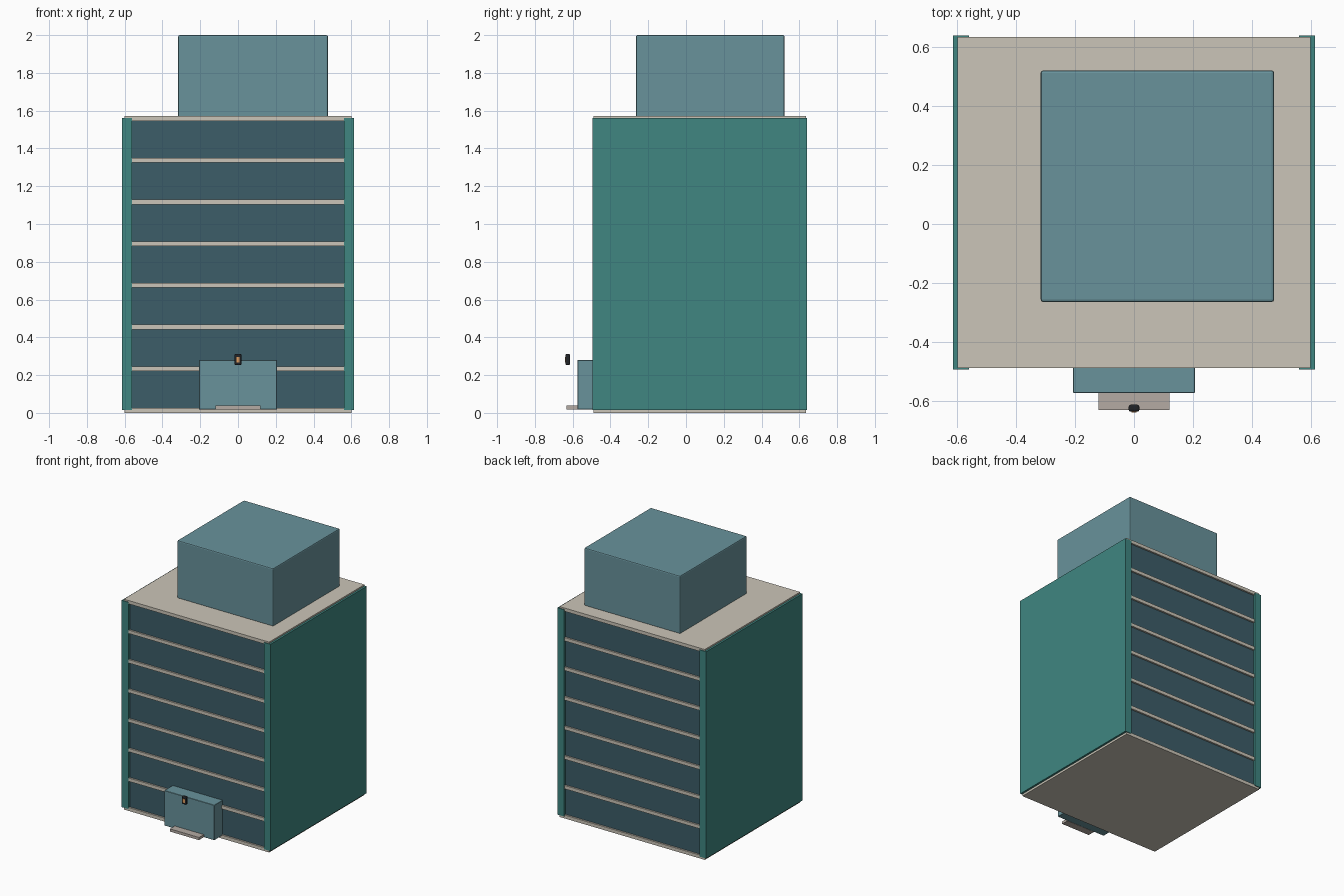
import bpy, bmesh

if "Cube" in bpy.data.objects:
    bpy.data.objects.remove(bpy.data.objects["Cube"])


def material(name, rgb):
    m = bpy.data.materials.new(name)
    m.diffuse_color = (*rgb, 1)
    m.use_nodes = True
    m.node_tree.nodes["Principled BSDF"].inputs["Base Color"].default_value = m.diffuse_color
    return m


STONE = material("stone", (0.60, 0.56, 0.48))
GLASS = material("dark_glass", (0.045, 0.11, 0.14))
TEAL = material("teal_cladding", (0.05, 0.24, 0.22))
BLUE = material("blue_panel", (0.14, 0.29, 0.33))
STEP = material("step_stone", (0.46, 0.41, 0.37))
BLACK = material("black_metal", (0.015, 0.017, 0.02))
AMBER = material("amber_light", (0.75, 0.35, 0.12))


def finish(name, bm, mat, bevel=0, segments=2):
    bmesh.ops.recalc_face_normals(bm, faces=bm.faces)
    mesh = bpy.data.meshes.new(name)
    bm.to_mesh(mesh)
    bm.free()
    mesh.materials.append(mat)
    ob = bpy.data.objects.new(name, mesh)
    bpy.context.collection.objects.link(ob)
    if bevel:
        mod = ob.modifiers.new("soft_edges", "BEVEL")
        mod.width, mod.segments = bevel, segments
    return ob


def box(name, x, y, z, mat, bevel=0, segments=2):
    bm = bmesh.new()
    bmesh.ops.create_cube(bm, size=1)
    for v in bm.verts:
        for i, (lo, hi) in enumerate((x, y, z)):
            v.co[i] = lo if v.co[i] < 0 else hi
    return finish(name, bm, mat, bevel, segments)


def prism(name, outline, z0, z1, mat):
    bm = bmesh.new()
    face = bm.faces.new([bm.verts.new((x, y, z0)) for x, y in outline])
    new = bmesh.ops.extrude_face_region(bm, geom=[face])["geom"]
    for v in new:
        if isinstance(v, bmesh.types.BMVert):
            v.co.z = z1
    return finish(name, bm, mat)


# Floor slabs, the lowest and highest being base and roof
FLOORS = 7
PITCH = 1.546 / FLOORS
for i in range(FLOORS + 1):
    z = i * PITCH
    name = "base_slab" if i == 0 else "roof_slab" if i == FLOORS else f"floor_slab_{i}"
    box(name, (-0.60, 0.60), (-0.49, 0.635), (z, z + 0.025), STONE)

# Recessed glazing
box("glazing", (-0.595, 0.595), (-0.477, 0.622), (0.01, 1.56), GLASS)

# Side walls, wrapped around the corners
for side, s in (("left", -1), ("right", 1)):
    outline = [(0.56, -0.495), (0.615, -0.495), (0.615, 0.64), (0.56, 0.64),
               (0.56, 0.62), (0.594, 0.62), (0.594, -0.475), (0.56, -0.475)]
    prism(side + "_wall", [(s * x, y) for x, y in outline], 0.016, 1.56, TEAL)

# Rooftop plant room
box("plant_room", (-0.317, 0.476), (-0.265, 0.522), (1.565, 2.0), BLUE, 0.008)

# Entrance block and its step
box("entrance", (-0.207, 0.207), (-0.575, -0.47), (0.018, 0.28), BLUE, 0.002, 1)
box("entrance_step", (-0.12, 0.12), (-0.632, -0.575), (0.018, 0.038), STEP)

# Lamp in front of the entrance
box("lamp_case", (-0.018, 0.018), (-0.638, -0.614), (0.253, 0.312), BLACK, 0.007, 3)
box("lamp_lens", (-0.009, 0.009), (-0.64, -0.63), (0.268, 0.296), AMBER)
